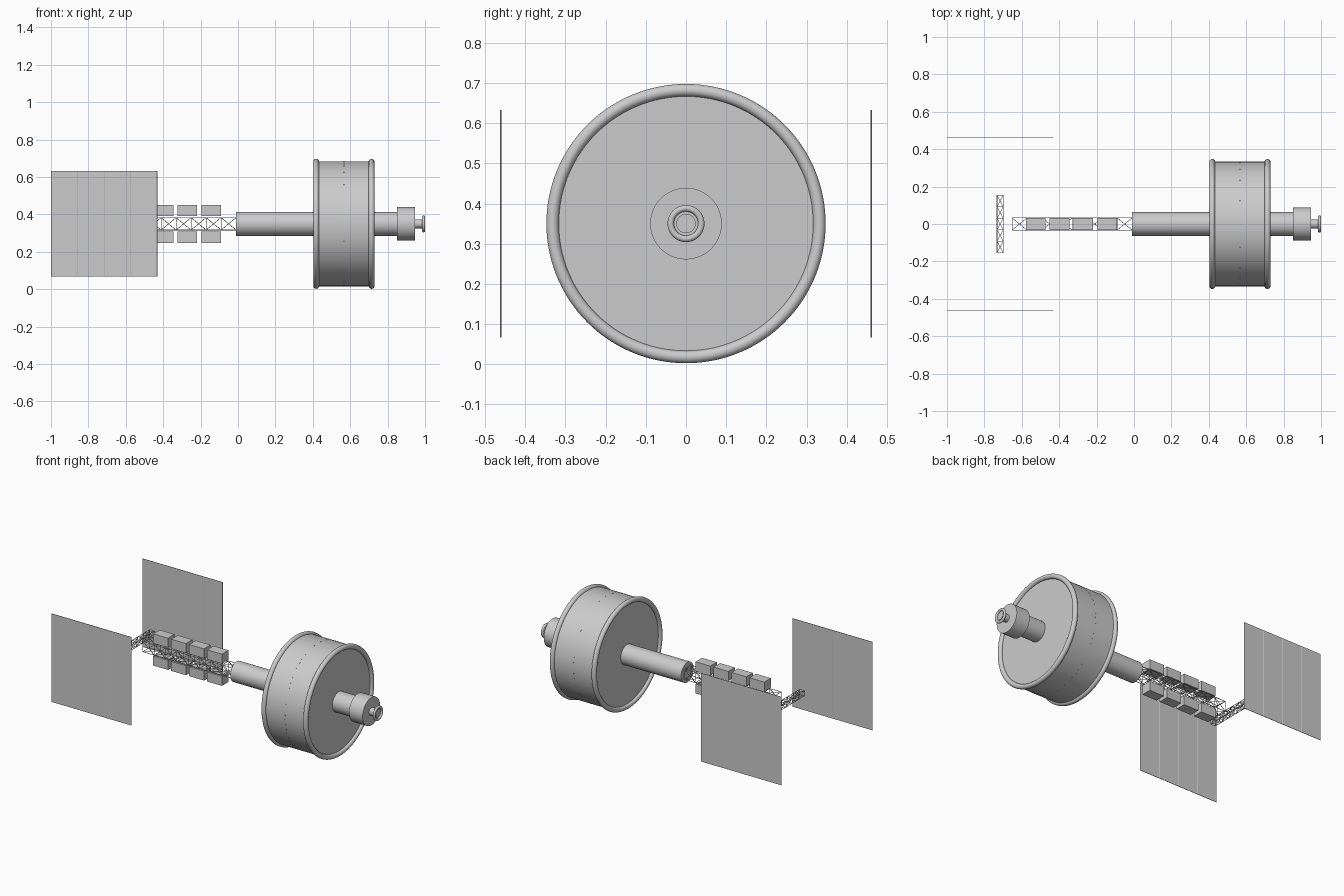
import bpy, bmesh, math
from mathutils import Vector, Matrix

if "Cube" in bpy.data.objects:
    bpy.data.objects.remove(bpy.data.objects["Cube"])

ZC = 0.35  # height of the station axis


def finish(name, bm, smooth=False):
    mesh = bpy.data.meshes.new(name)
    bmesh.ops.recalc_face_normals(bm, faces=bm.faces)
    bm.to_mesh(mesh)
    bm.free()
    ob = bpy.data.objects.new(name, mesh)
    bpy.context.collection.objects.link(ob)
    if smooth:
        bpy.ops.object.select_all(action='DESELECT')
        ob.select_set(True)
        bpy.context.view_layer.objects.active = ob
        bpy.ops.object.shade_smooth_by_angle(angle=math.radians(35))
    return ob


def lathe(name, profile, sides=96, closed=False):
    """Spin (x, radius) points around the station axis."""
    bm = bmesh.new()
    rings = []
    for x, r in profile:
        rings.append([bm.verts.new((x, r * math.cos(2 * math.pi * i / sides),
                                    ZC + r * math.sin(2 * math.pi * i / sides)))
                      for i in range(sides)])
    pairs = list(zip(rings, rings[1:]))
    if closed:
        pairs.append((rings[-1], rings[0]))
    for a, b in pairs:
        for i in range(sides):
            j = (i + 1) % sides
            bm.faces.new((a[i], a[j], b[j], b[i]))
    if not closed:
        bm.faces.new(rings[0])
        bm.faces.new(rings[-1])
    return finish(name, bm, True)


def ring(name, x, major, minor, sides=96, seg=20):
    pts = [(x + minor * math.cos(2 * math.pi * k / seg),
            major + minor * math.sin(2 * math.pi * k / seg)) for k in range(seg)]
    return lathe(name, pts, sides, True)


def add_box(bm, center, size, rot=Matrix()):
    m = Matrix.Translation(center) @ rot @ Matrix.Diagonal((*size, 1))
    bmesh.ops.create_cube(bm, size=1, matrix=m)


def strut(bm, a, b, r):
    a, b = Vector(a), Vector(b)
    d = b - a
    m = Matrix.Translation((a + b) / 2) @ d.to_track_quat('Z', 'Y').to_matrix().to_4x4()
    bmesh.ops.create_cone(bm, cap_ends=True, segments=6, radius1=r, radius2=r,
                          depth=d.length, matrix=m)


def truss(name, start, end, half, bays, r):
    """Square lattice beam with cross bracing on all four sides."""
    bm = bmesh.new()
    start, end = Vector(start), Vector(end)
    d = (end - start).normalized()
    up = Vector((0, 0, 1))
    side = up.cross(d)
    corners = [(side * s + up * t) * half for s, t in ((1, 1), (-1, 1), (-1, -1), (1, -1))]
    stations = [start.lerp(end, i / bays) for i in range(bays + 1)]
    for k in range(4):
        c, n = corners[k], corners[(k + 1) % 4]
        strut(bm, start + c, end + c, r * 1.3)
        for p in stations:
            strut(bm, p + c, p + n, r)
        for p, q in zip(stations, stations[1:]):
            strut(bm, p + c, q + n, r)
            strut(bm, p + n, q + c, r)
    return finish(name, bm)


# Habitat drum with rolled rims
lathe("habitat_drum", [(0.418, 0.334), (0.714, 0.334)], 128)
for label, x in (("inner", 0.418), ("outer", 0.714)):
    ring(label + "_drum_rim", x, 0.332, 0.0155, 128)

# Row of tiny windows around the drum
bm = bmesh.new()
for i in range(64):
    a = 2 * math.pi * i / 64
    add_box(bm, (0.566, 0.333 * math.cos(a), ZC + 0.333 * math.sin(a)),
            (0.006, 0.004, 0.008), Matrix.Rotation(a, 4, 'X'))
finish("drum_windows", bm)

# Core tube, end module and docking port
lathe("core_tube", [(-0.01, 0.064), (0.86, 0.064)])
lathe("end_module", [(0.85, 0.089), (0.946, 0.089)])
lathe("docking_neck", [(0.94, 0.024), (0.994, 0.024)], 48)
lathe("docking_plate", [(0.985, 0.038), (0.990, 0.038)], 48)
ring("docking_ring", 0.992, 0.038, 0.008, 64, 16)

# Lattice booms
truss("main_truss", (-0.652, 0, ZC), (-0.01, 0, ZC), 0.033, 8, 0.0016)
truss("cross_truss", (-0.716, -0.154, ZC), (-0.716, 0.154, ZC), 0.0165, 5, 0.0014)

# Cargo containers above and below the main truss
for label, s in (("upper", 1), ("lower", -1)):
    for i in range(4):
        bm = bmesh.new()
        add_box(bm, (-0.143 - 0.1275 * i, 0, ZC + s * 0.071), (0.105, 0.066, 0.061))
        finish(f"{label}_container_{i + 1}", bm)

# Solar wings: four strips each, with thin rods along the seams
for label, s in (("front", -1), ("back", 1)):
    y = s * 0.461
    bm = bmesh.new()
    for i in range(4):
        add_box(bm, (-0.998 + 0.1412 * (i + 0.5), y, ZC), (0.1412, 0.0024, 0.566))
    finish(label + "_solar_wing", bm)
    bm = bmesh.new()
    for i in range(5):
        x = -0.998 + 0.1412 * i
        strut(bm, (x, y, ZC - 0.283), (x, y, ZC + 0.283), 0.002)
    finish(label + "_wing_rods", bm)
